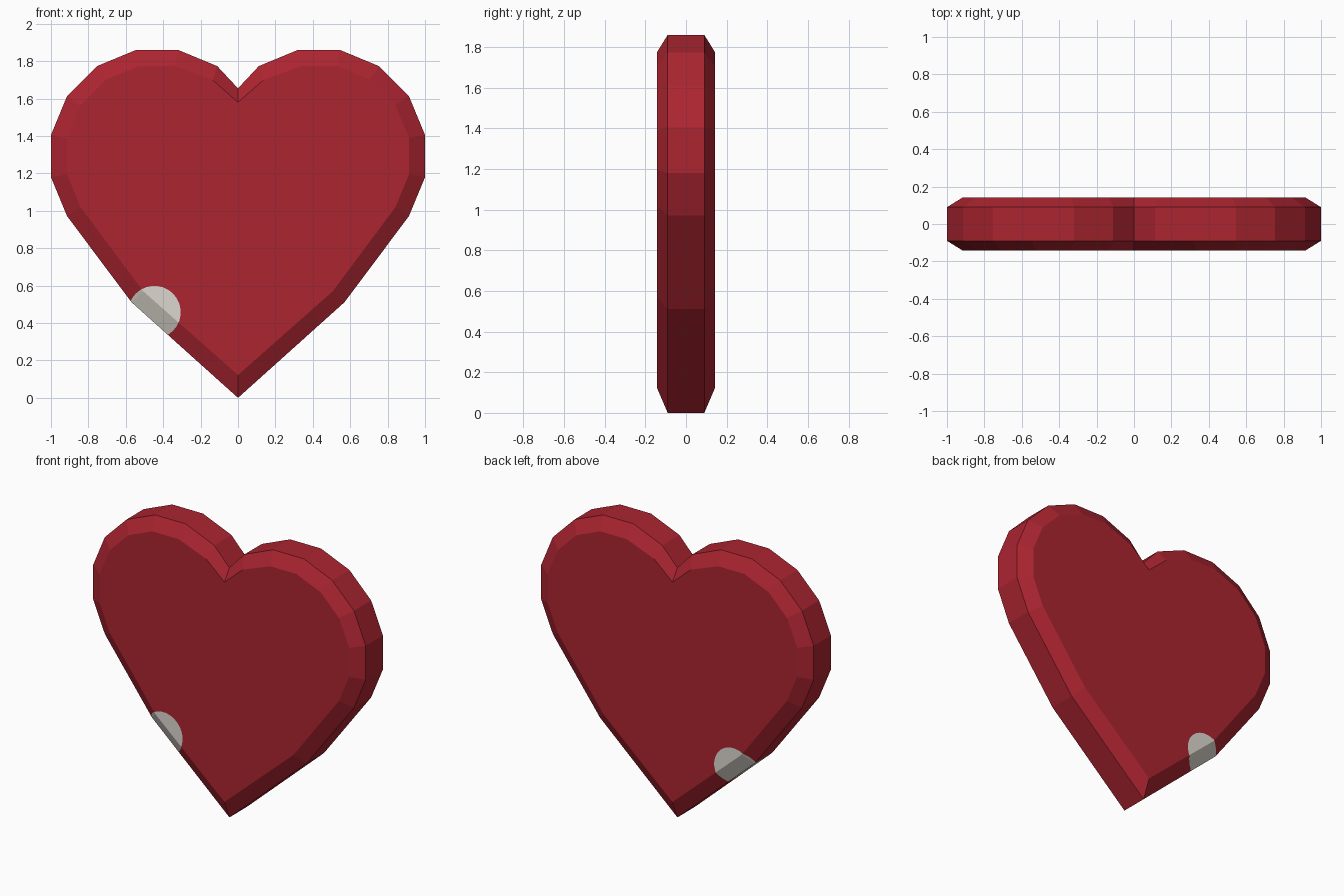
import bpy, bmesh, math
from mathutils import Vector

if "Cube" in bpy.data.objects:
    bpy.data.objects.remove(bpy.data.objects["Cube"])

SIDE_Y, FACE_Y = 0.09, 0.1425
CX, CZ = 0.4325, 1.2925            # centre of the right lobe


def material(name, rgb):
    m = bpy.data.materials.new(name)
    m.diffuse_color = (*rgb, 1)
    m.use_nodes = True
    m.node_tree.nodes["Principled BSDF"].inputs["Base Color"].default_value = m.diffuse_color
    return m


def lobe(apothem):
    # part of a 16-sided circle, from beside the notch round to the lower flank
    r = apothem / math.cos(math.pi / 16)
    return [(CX + r * math.cos(math.radians(a)), CZ + r * math.sin(math.radians(a)))
            for a in [123.75 - 22.5 * i for i in range(8)]]


# Right-half outlines: full silhouette and the smaller flat face
outer = [(0, 1.655)] + lobe(0.5675) + [(0.568, 0.51), (0, 0)]
inner = [(0, 1.58)] + lobe(0.4825) + [(0.507, 0.57), (0, 0.122)]
inner[1] = (0.134, 1.698)

# Heart: chamfered slab, right half and its mirror
bm = bmesh.new()
for side in (1, -1):
    rings = [[bm.verts.new((side * x, y, z)) for x, z in pts]
             for pts, y in ((inner, -FACE_Y), (outer, -SIDE_Y), (outer, SIDE_Y), (inner, FACE_Y))]
    for a, b in zip(rings, rings[1:]):
        for i in range(len(a) - 1):
            bm.faces.new((a[i], a[i + 1], b[i + 1], b[i]))
    bm.faces.new(rings[0])
    bm.faces.new(rings[-1])
bmesh.ops.remove_doubles(bm, verts=bm.verts, dist=0.0005)
bmesh.ops.recalc_face_normals(bm, faces=bm.faces)

# Round pale patch: cut a circle straight through the lower left edge
centre, radius, sides = Vector((-0.447, 0, 0.458)), 0.14, 28


def inside(f, n, p):
    return (f.calc_center_median() - p).dot(n) < 0


patch = [f for f in bm.faces if f.calc_center_median().x < 0]
for i in range(sides):
    a = 2 * math.pi * i / sides
    n = Vector((math.cos(a), 0, math.sin(a)))
    p = centre + n * radius
    geom = set(patch)
    for f in patch:
        geom.update(f.edges)
        geom.update(f.verts)
    res = bmesh.ops.bisect_plane(bm, geom=list(geom), dist=1e-5, plane_co=p, plane_no=n)
    faces = {g for g in res["geom"] if isinstance(g, bmesh.types.BMFace)}
    faces.update(f for f in patch if f.is_valid)
    patch = [f for f in faces if inside(f, n, p)]
for f in patch:
    f.material_index = 1

mesh = bpy.data.meshes.new("heart")
bm.to_mesh(mesh)
bm.free()
mesh.materials.append(material("deep red", (0.41, 0.018, 0.030)))
mesh.materials.append(material("pale grey", (0.72, 0.68, 0.62)))
heart = bpy.data.objects.new("heart", mesh)
bpy.context.collection.objects.link(heart)
